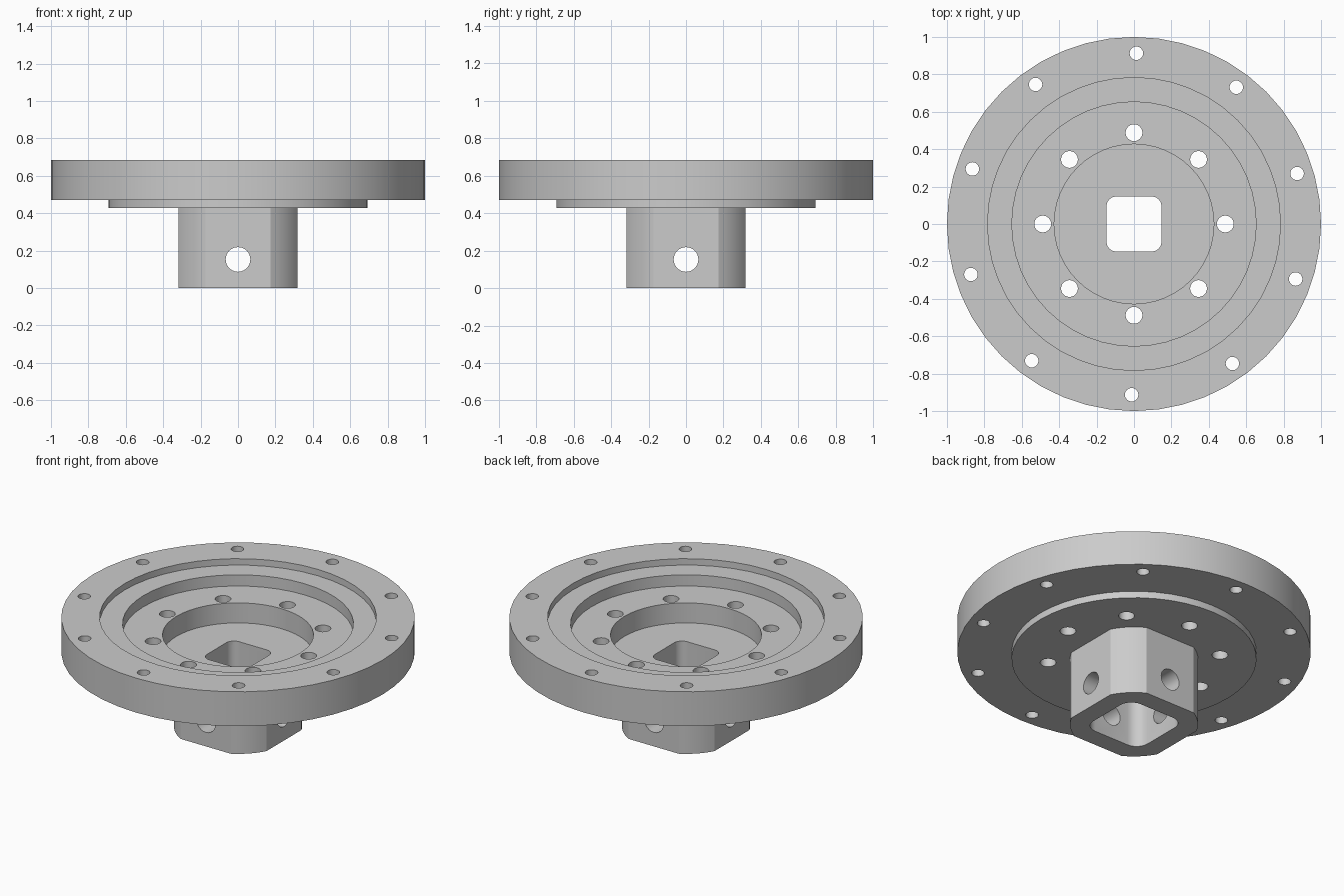
import bpy, bmesh
from math import cos, sin, pi, acos, radians
from mathutils import Matrix, Vector

cube = bpy.data.objects.get("Cube")
if cube:
    bpy.data.objects.remove(cube, do_unlink=True)

grey = bpy.data.materials.new("machined grey")
grey.use_nodes = True
grey.diffuse_color = (0.6, 0.6, 0.6, 1)
grey.node_tree.nodes["Principled BSDF"].inputs["Base Color"].default_value = (0.6, 0.6, 0.6, 1)


def make_object(name, bm):
    bmesh.ops.recalc_face_normals(bm, faces=bm.faces)
    mesh = bpy.data.meshes.new(name)
    bm.to_mesh(mesh)
    bm.free()
    mesh.materials.append(grey)
    obj = bpy.data.objects.new(name, mesh)
    bpy.context.collection.objects.link(obj)
    return obj


def square_outline(offset, radius, start, steps=6):
    """Square whose four corners are arcs centred at (offset, offset)."""
    pts = []
    for quarter in range(4):
        turn = Matrix.Rotation(quarter * pi / 2, 2)
        for i in range(steps + 1):
            a = start + (pi / 2 - 2 * start) * i / steps
            pts.append(turn @ Vector((offset + radius * cos(a), offset + radius * sin(a))))
    return pts


def prism(name, outline, bottom, top):
    bm = bmesh.new()
    face = bm.faces.new([bm.verts.new((p.x, p.y, bottom)) for p in outline])
    new = bmesh.ops.extrude_face_region(bm, geom=[face])["geom"]
    moved = [v for v in new if isinstance(v, bmesh.types.BMVert)]
    bmesh.ops.translate(bm, verts=moved, vec=(0, 0, top - bottom))
    return make_object(name, bm)


def add_rod(bm, radius, length, matrix):
    bmesh.ops.create_cone(bm, cap_ends=True, segments=24, radius1=radius,
                          radius2=radius, depth=length, matrix=matrix)


def lathe(name, profile, segments):
    bm = bmesh.new()
    verts = [bm.verts.new((r, 0, z)) for r, z in profile]
    edges = [bm.edges.new(pair) for pair in zip(verts, verts[1:])]
    bmesh.ops.spin(bm, geom=verts + edges, cent=(0, 0, 0), axis=(0, 0, 1),
                   angle=2 * pi, steps=segments, use_merge=True)
    bmesh.ops.remove_doubles(bm, verts=bm.verts, dist=0.0001)
    return make_object(name, bm)


def cut(target, cutters):
    bpy.context.view_layer.objects.active = target
    for cutter in cutters:
        cutter.hide_render = True
        mod = target.modifiers.new("cut", 'BOOLEAN')
        mod.operation = 'DIFFERENCE'
        mod.solver = 'EXACT'
        mod.object = cutter
        bpy.ops.object.modifier_apply(modifier=mod.name)


# Stepped flange with recessed rings on top and a raised boss below
flange = lathe("flange", [
    (0, 0.45), (0.427, 0.45), (0.427, 0.575), (0.653, 0.575), (0.653, 0.645),
    (0.783, 0.645), (0.783, 0.685), (1, 0.685), (1, 0.47), (0.693, 0.47),
    (0.693, 0.428), (0, 0.428)], 48)

# Square hub with turned corners
hub = prism("hub", square_outline(0, 0.362, acos(0.318 / 0.362)), 0, 0.44)

# Square bore, and the wider pocket in the lower hub
bore = prism("bore_cutter", square_outline(0.095, 0.052, 0), 0.1, 0.8)
pocket = prism("pocket_cutter", square_outline(0.12, 0.08, 0), -0.1, 0.29)

# Bolt circles
bm = bmesh.new()
for count, ring, radius, start in ((8, 0.488, 0.045, 0), (10, 0.913, 0.036, radians(17.2))):
    for i in range(count):
        a = start + 2 * pi * i / count
        add_rod(bm, radius, 1, Matrix.Translation((ring * cos(a), ring * sin(a), 0.6)))
bolt_holes = make_object("bolt_hole_cutter", bm)

# Cross holes through the hub walls
cross_holes = []
for axis in "XY":
    bm = bmesh.new()
    add_rod(bm, 0.066, 1, Matrix.Translation((0, 0, 0.153)) @ Matrix.Rotation(pi / 2, 4, axis))
    cross_holes.append(make_object("cross_hole_cutter", bm))

cut(flange, [bore, bolt_holes])
cut(hub, [bore, pocket] + cross_holes)
for cutter in [bore, pocket, bolt_holes] + cross_holes:
    bpy.data.objects.remove(cutter, do_unlink=True)

# Smooth curved walls, crisp edges
for obj in (flange, hub):
    bpy.ops.object.select_all(action='DESELECT')
    obj.select_set(True)
    bpy.context.view_layer.objects.active = obj
    bpy.ops.object.shade_smooth_by_angle(angle=radians(25))
